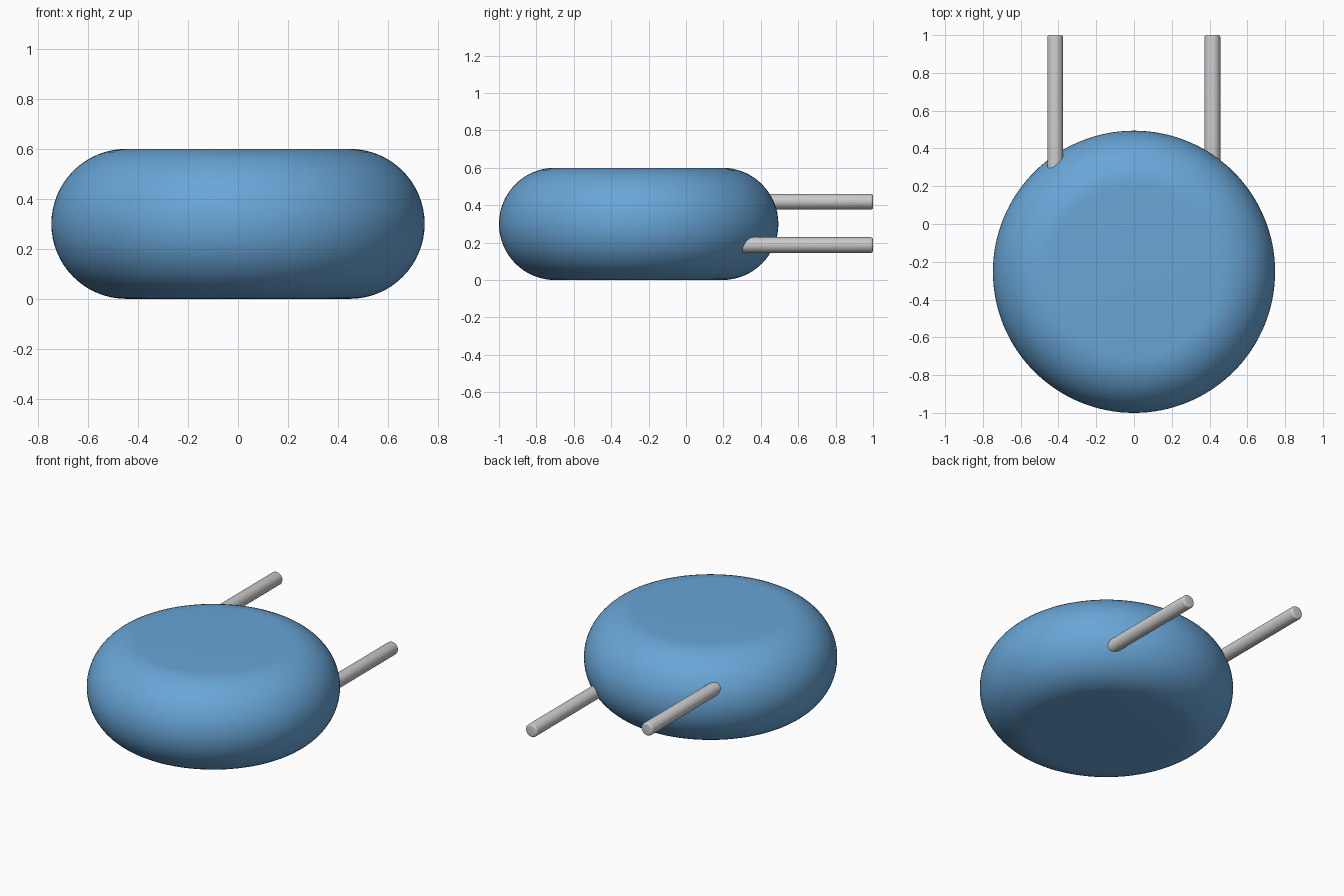
import bpy, bmesh
from math import pi, sin, cos, radians
from mathutils import Vector, Matrix

if "Cube" in bpy.data.objects:
    bpy.data.objects.remove(bpy.data.objects["Cube"])


def lathe(name, profile, segments, matrix, color=None):
    """Spin an (r, z) profile round z, close both ends with flat caps."""
    bm = bmesh.new()
    rings = []
    for r, z in profile:
        rings.append([bm.verts.new((r * cos(2 * pi * i / segments),
                                    r * sin(2 * pi * i / segments), z))
                      for i in range(segments)])
    for a, b in zip(rings, rings[1:]):
        for i in range(segments):
            j = (i + 1) % segments
            bm.faces.new((a[i], a[j], b[j], b[i]))
    bm.faces.new(rings[0][::-1])
    bm.faces.new(rings[-1])
    bm.transform(matrix)
    bmesh.ops.recalc_face_normals(bm, faces=bm.faces)
    mesh = bpy.data.meshes.new(name)
    bm.to_mesh(mesh)
    bm.free()
    obj = bpy.data.objects.new(name, mesh)
    bpy.context.collection.objects.link(obj)
    if color:
        mat = bpy.data.materials.new(name + "_paint")
        mat.diffuse_color = color
        mat.use_nodes = True
        mat.node_tree.nodes["Principled BSDF"].inputs["Base Color"].default_value = mat.diffuse_color
        mesh.materials.append(mat)
    bpy.ops.object.select_all(action='DESELECT')
    obj.select_set(True)
    bpy.context.view_layer.objects.active = obj
    bpy.ops.object.shade_smooth_by_angle(angle=radians(30))
    return obj


# Disc body with a fully rounded rim
R, H = 0.747, 0.6
f = H / 2
arc = [-pi / 2 + pi * k / 32 for k in range(33)]
lathe("disc_body", [(R - f + f * cos(a), f + f * sin(a)) for a in arc], 128,
      Matrix.Translation((0, -0.253, 0)), (0.14, 0.38, 0.68, 1))

# Two straight leads, at different heights, with slightly rounded tips
r, start, tip, e = 0.042, 0.2, 1.0, 0.012
lead = [(r, start)] + [(r - e + e * cos(pi / 2 * k / 4), tip - e + e * sin(pi / 2 * k / 4))
                       for k in range(5)]
for name, x, z in (("left_lead", -0.417, 0.419), ("right_lead", 0.415, 0.187)):
    lathe(name, lead, 32,
          Matrix.Translation((x, 0, z)) @ Matrix.Rotation(-pi / 2, 4, 'X'))
